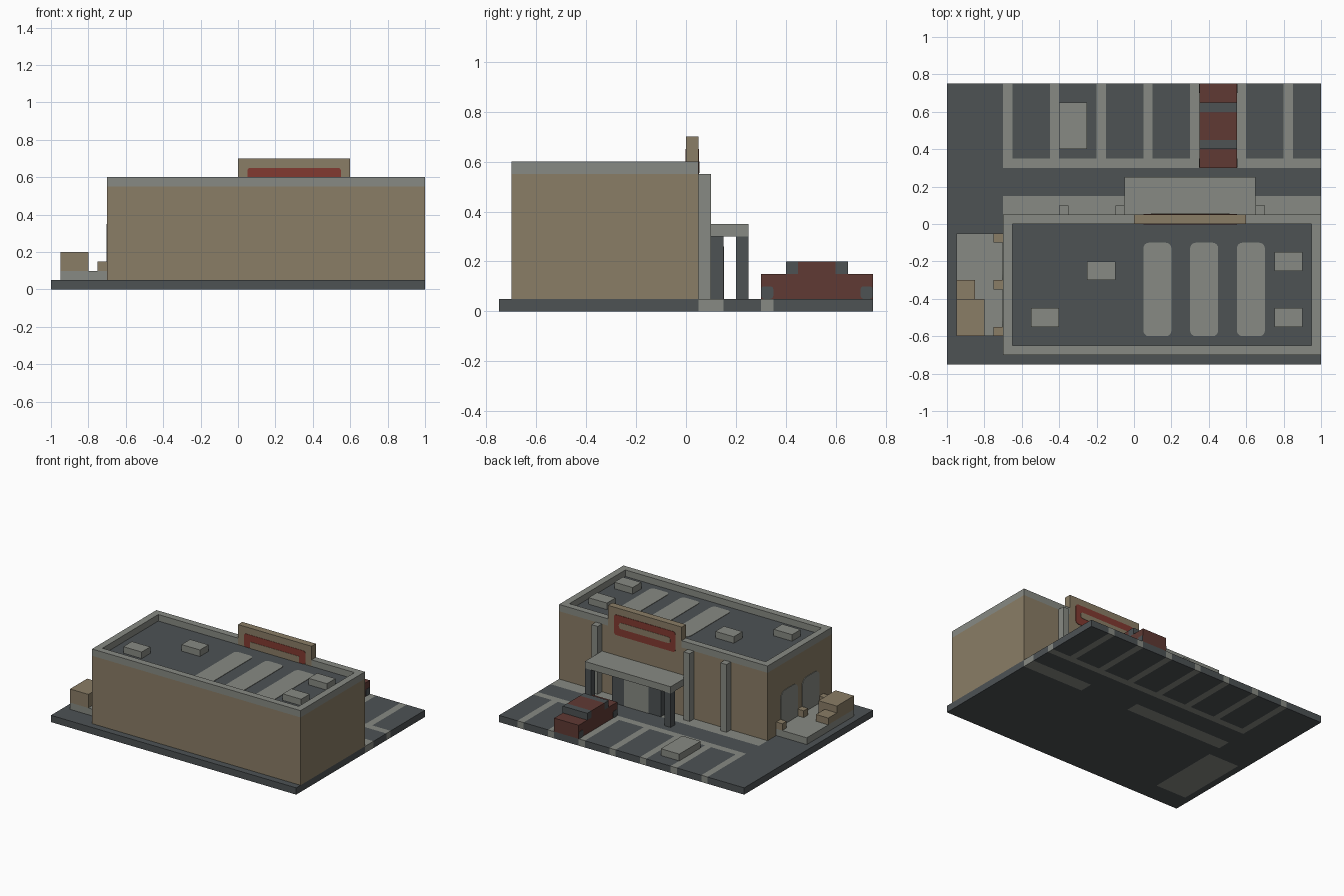
import bpy, bmesh

if "Cube" in bpy.data.objects:
    bpy.data.objects.remove(bpy.data.objects["Cube"], do_unlink=True)


def linear(c):
    c /= 255
    return c / 12.92 if c <= 0.04045 else ((c + 0.055) / 1.055) ** 2.4


def material(name, r, g, b):
    m = bpy.data.materials.new(name)
    col = (linear(r), linear(g), linear(b), 1)
    m.use_nodes = True
    m.diffuse_color = col
    bsdf = m.node_tree.nodes["Principled BSDF"]
    bsdf.inputs["Base Color"].default_value = col
    bsdf.inputs["Roughness"].default_value = 0.9
    return m


ASPHALT = material("asphalt_grey", 77, 82, 84)
CONCRETE = material("concrete_grey", 135, 138, 131)
TAN = material("wall_tan", 138, 125, 102)
SIGN_RED = material("sign_red", 130, 58, 49)
CAR_RED = material("car_red", 96, 58, 52)


def finish(bm, name, *mats):
    mesh = bpy.data.meshes.new(name)
    bm.to_mesh(mesh)
    bm.free()
    for m in mats:
        mesh.materials.append(m)
    ob = bpy.data.objects.new(name, mesh)
    bpy.context.collection.objects.link(ob)
    return ob


def box(name, mat, x, y, z, round_axis=None, radius=0.03):
    """Box from min/max ranges; edges along round_axis may be rounded."""
    bm = bmesh.new()
    bmesh.ops.create_cube(bm, size=1)
    for v in bm.verts:
        v.co = [(r[0] + r[1]) / 2 + c * (r[1] - r[0]) for r, c in zip((x, y, z), v.co)]
    if round_axis is not None:
        edges = [e for e in bm.edges
                 if abs((e.verts[0].co - e.verts[1].co)[round_axis]) > 1e-5]
        bmesh.ops.bevel(bm, geom=edges, offset=radius, segments=4,
                        profile=0.5, affect='EDGES')
    return finish(bm, name, mat)


# Ground slab, with pavement, stall lines and patio footing as coloured cells
stall_lines = [-0.7 + 0.25 * i for i in range(7)]
inlays = [(-0.7, 0.1, 0.05, 0.15), (0.5, 1, 0.05, 0.15),
          (-0.7, 1, 0.3, 0.35), (-0.95, -0.7, -0.6, -0.05)]
inlays += [(x, x + 0.05, 0.3, 0.75) for x in stall_lines]
bm = bmesh.new()
bmesh.ops.create_grid(bm, x_segments=40, y_segments=30, size=1)
for v in bm.verts:
    v.co.y *= 0.75
top = bmesh.ops.extrude_face_region(bm, geom=bm.faces[:])
for v in top["geom"]:
    if isinstance(v, bmesh.types.BMVert):
        v.co.z = 0.05
bmesh.ops.recalc_face_normals(bm, faces=bm.faces[:])
for f in bm.faces:
    c = f.calc_center_median() * 0.99
    f.material_index = int(any(a < c.x < b and d < c.y < e for a, b, d, e in inlays))
finish(bm, "ground_slab", ASPHALT, CONCRETE)

# Store building
box("store_walls", TAN, (-0.7, 1), (-0.7, 0.05), (0.05, 0.55))
box("roof_deck", ASPHALT, (-0.65, 0.95), (-0.65, 0), (0.54, 0.552))
rim = (0.55, 0.6)
box("parapet_back", CONCRETE, (-0.7, 1), (-0.7, -0.65), rim)
box("parapet_right", CONCRETE, (-0.7, -0.65), (-0.65, 0), rim)
box("parapet_left", CONCRETE, (0.95, 1), (-0.65, 0), rim)
box("parapet_entrance_right", CONCRETE, (-0.7, 0), (0, 0.05), rim)
box("parapet_entrance_left", CONCRETE, (0.6, 1), (0, 0.05), rim)

# Sign wall with a red ring panel showing on both sides
box("sign_wall", TAN, (0, 0.6), (0, 0.05), (0.55, 0.7))
box("sign_ring", SIGN_RED, (0.05, 0.55), (0.045, 0.053), (0.5, 0.65), 1, 0.02)
box("sign_centre", TAN, (0.09, 0.51), (0.045, 0.055), (0.555, 0.6), 1, 0.02)
box("sign_back_panel", SIGN_RED, (0.05, 0.55), (-0.002, 0.005), (0.552, 0.65), 1, 0.015)
box("sign_back_centre", TAN, (0.1, 0.5), (-0.004, 0.005), (0.552, 0.6))

# Roof panels and vent units
for i, x in enumerate((0.05, 0.3, 0.55)):
    box(f"roof_panel_{i + 1}", CONCRETE, (x, x + 0.15), (-0.6, -0.1), (0.548, 0.555), 2)
for i, (x, y) in enumerate(((-0.25, -0.3), (-0.55, -0.55), (0.75, -0.25), (0.75, -0.55))):
    box(f"roof_vent_{i + 1}", CONCRETE, (x, x + 0.15), (y, y + 0.1), (0.55, 0.6))

# Wall pillars
for i, x in enumerate((-0.4, -0.1, 0.65)):
    box(f"wall_pillar_{i + 1}", CONCRETE, (x, x + 0.05), (0.05, 0.1), (0.05, 0.55))

# Entrance canopy, posts and doorway
box("canopy", CONCRETE, (-0.05, 0.65), (0.05, 0.25), (0.3, 0.35))
for side, x in (("right", -0.05), ("left", 0.6)):
    box(f"canopy_post_{side}", ASPHALT, (x, x + 0.05), (0.2, 0.25), (0.05, 0.3))
box("doorway", ASPHALT, (0.1, 0.5), (0.05, 0.15), (0.05, 0.3))
box("entrance_doors", CONCRETE, (0.2, 0.4), (0.145, 0.153), (0.05, 0.26))

# Loading patio, its short posts, rounded doors and crates
box("patio", CONCRETE, (-0.95, -0.7), (-0.6, -0.05), (0.05, 0.1))
for i, y in enumerate((-0.6, -0.35, -0.1)):
    box(f"patio_post_{i + 1}", TAN, (-0.75, -0.7), (y, y + 0.05), (0.1, 0.15))
for i, y in enumerate((-0.55, -0.3)):
    box(f"patio_door_{i + 1}", CONCRETE, (-0.704, -0.695), (y, y + 0.2), (0.06, 0.35), 0, 0.05)
box("crate_large", TAN, (-0.95, -0.8), (-0.6, -0.4), (0.1, 0.2))
box("crate_small", TAN, (-0.95, -0.85), (-0.4, -0.3), (0.1, 0.15))

# Low block in a parking stall
box("stall_block", CONCRETE, (-0.4, -0.25), (0.4, 0.65), (0.05, 0.1))

# Parked car
car = (0.35, 0.55)
box("car_body", CAR_RED, car, (0.3, 0.75), (0.05, 0.15))
box("car_cabin", CAR_RED, car, (0.45, 0.6), (0.15, 0.2))
for part, y in (("rear_window", 0.4), ("windscreen", 0.6)):
    box(f"car_{part}", ASPHALT, car, (y, y + 0.05), (0.15, 0.2))
for side, x in (("right", 0.347), ("left", 0.545)):
    for end, y in (("inner", 0.301), ("outer", 0.7)):
        box(f"wheel_{side}_{end}", ASPHALT, (x, x + 0.008), (y, y + 0.049),
            (0.05, 0.1), 0, 0.012)
